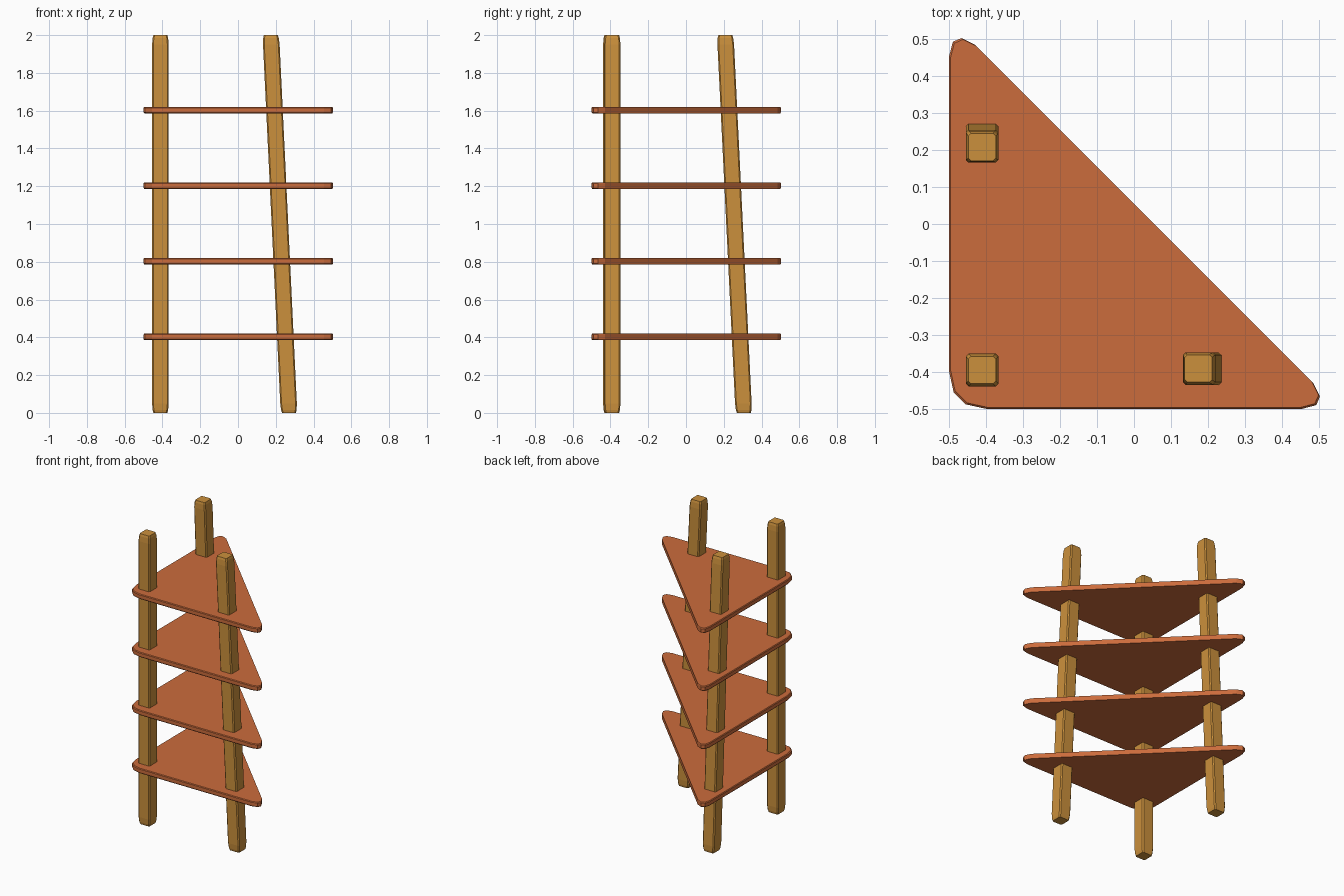
import bpy, bmesh

if "Cube" in bpy.data.objects:
    bpy.data.objects.remove(bpy.data.objects["Cube"])


def material(name, color):
    m = bpy.data.materials.new(name)
    m.diffuse_color = color
    m.use_nodes = True
    m.node_tree.nodes["Principled BSDF"].inputs["Base Color"].default_value = m.diffuse_color
    return m


WOOD = material("leg_wood", (0.60, 0.28, 0.045, 1))
BOARD = material("shelf_board", (0.60, 0.15, 0.045, 1))


def inset(points, d, centre=(0, 0)):
    """Move points toward the centre by d on each axis."""
    cx, cy = centre
    return [(x - d * (1 if x > cx else -1), y - d * (1 if y > cy else -1))
            for x, y in points]


def loft(name, rings, mat):
    """Bridge a stack of equal-sized rings and cap both ends."""
    bm = bmesh.new()
    loops = [[bm.verts.new(p) for p in ring] for ring in rings]
    n = len(loops[0])
    for a, b in zip(loops, loops[1:]):
        for i in range(n):
            j = (i + 1) % n
            bm.faces.new((a[i], a[j], b[j], b[i]))
    bm.faces.new(loops[0])
    bm.faces.new(loops[-1])
    bmesh.ops.recalc_face_normals(bm, faces=bm.faces)
    mesh = bpy.data.meshes.new(name)
    bm.to_mesh(mesh)
    bm.free()
    mesh.materials.append(mat)
    obj = bpy.data.objects.new(name, mesh)
    bpy.context.collection.objects.link(obj)


def leg(name, foot, head):
    """Chamfered square post, sheared from foot to head, eased at both ends."""
    h, c = 0.044, 0.007
    section = [(h, c - h), (h, h - c), (h - c, h), (c - h, h),
               (-h, h - c), (-h, c - h), (c - h, -h), (h - c, -h)]
    rings = []
    for z, d in ((0, 0.007), (0.015, 0.003), (0.05, 0), (1.95, 0), (1.985, 0.003), (2, 0.007)):
        t = z / 2
        ox = foot[0] + (head[0] - foot[0]) * t
        oy = foot[1] + (head[1] - foot[1]) * t
        rings.append([(x + ox, y + oy, z) for x, y in inset(section, d)])
    loft(name, rings, WOOD)


# Three legs: the corner one upright, the other two leaning toward it
leg("corner_leg", (-0.411, -0.395), (-0.411, -0.395))
leg("right_leg", (0.27, -0.391), (0.174, -0.391))
leg("back_leg", (-0.411, 0.306), (-0.411, 0.208))

# Triangular shelves with rounded corners: half outline mirrored across x = y
half = [(-0.455, -0.488), (-0.40, -0.50), (0.455, -0.50), (0.493, -0.49),
        (0.503, -0.467), (0.485, -0.43)]
outline = half + [(y, x) for x, y in reversed(half)]
for i in range(4):
    z = 0.403 + 0.4 * i
    rings = [[(x, y, z + dz) for x, y in inset(outline, d, (-0.2, -0.2))]
             for dz, d in ((-0.017, 0.004), (-0.012, 0), (0.012, 0), (0.017, 0.004))]
    loft(f"shelf_{i + 1}", rings, BOARD)
